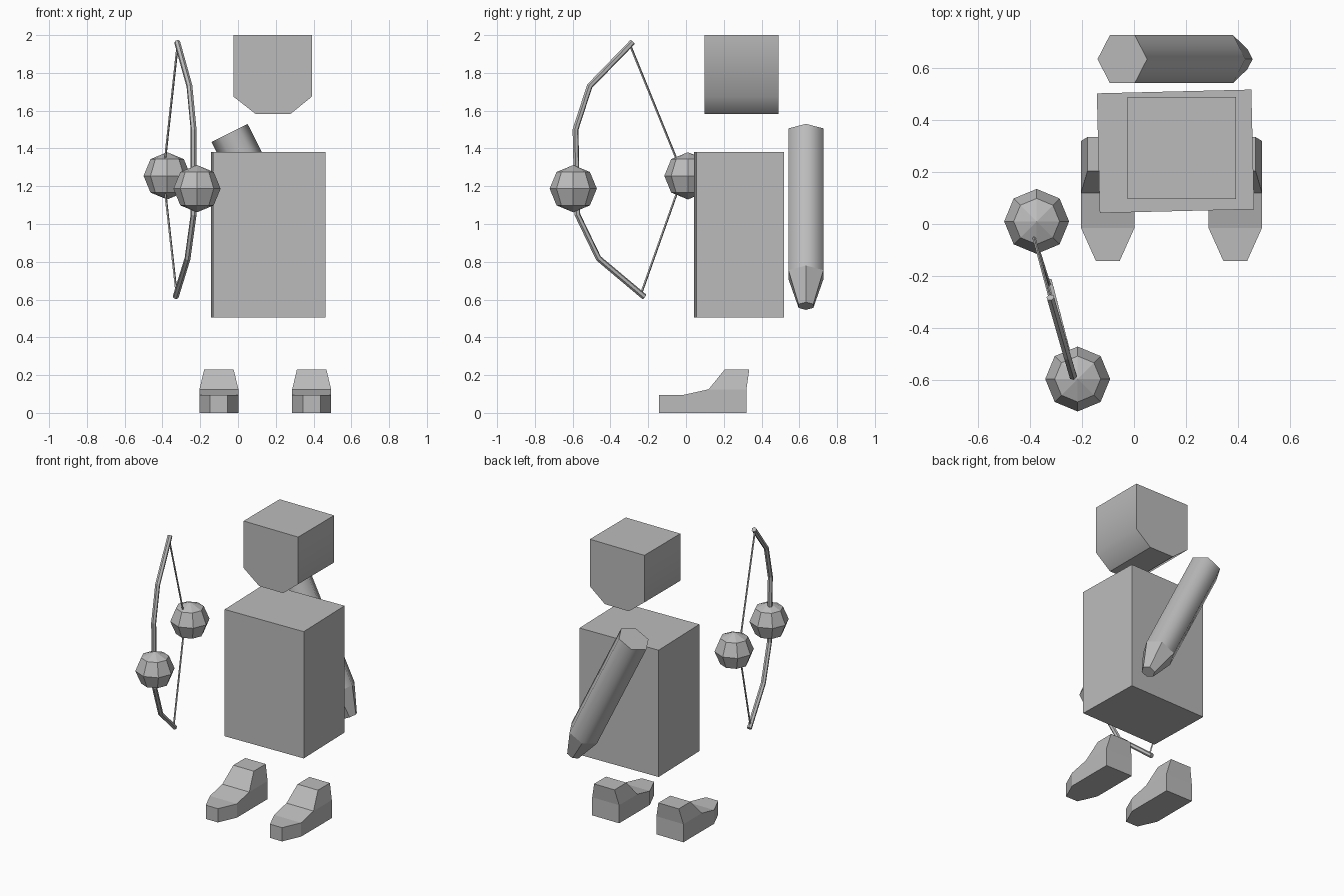
import bpy, bmesh, math
from mathutils import Matrix, Vector

cube = bpy.data.objects.get("Cube")
if cube:
    bpy.data.objects.remove(cube, do_unlink=True)

GREY = (0.5, 0.5, 0.5, 1)
grey = bpy.data.materials.new("plain grey")
grey.use_nodes = True
grey.diffuse_color = GREY
grey.node_tree.nodes["Principled BSDF"].inputs["Base Color"].default_value = GREY


def finish(name, bm, soft=None):
    """Turn a bmesh into an object; faces whose normal passes 'soft' shade smoothly."""
    bmesh.ops.recalc_face_normals(bm, faces=bm.faces)
    bm.normal_update()
    for f in bm.faces:
        f.smooth = bool(soft and soft(f.normal))
    for e in bm.edges:
        e.smooth = all(f.smooth for f in e.link_faces)
    mesh = bpy.data.meshes.new(name)
    bm.to_mesh(mesh)
    bm.free()
    mesh.materials.append(grey)
    obj = bpy.data.objects.new(name, mesh)
    bpy.context.collection.objects.link(obj)
    return obj


def loft(bm, rings):
    """Skin a stack of equal-length point rings and cap both ends."""
    loops = [[bm.verts.new(p) for p in ring] for ring in rings]
    for a, b in zip(loops, loops[1:]):
        for i in range(len(a)):
            j = (i + 1) % len(a)
            bm.faces.new((a[i], a[j], b[j], b[i]))
    bm.faces.new(loops[0])
    bm.faces.new(loops[-1])


def tube(name, points, radius, sides):
    """Run a flat-sided rod along a path, mitred at the bends."""
    pts = [Vector(p) for p in points]
    bm = bmesh.new()
    rings = []
    for i, p in enumerate(pts):
        t = (pts[min(i + 1, len(pts) - 1)] - pts[max(i - 1, 0)]).normalized()
        u = t.cross(Vector((1, 0.27, 0))).normalized()
        v = t.cross(u)
        angles = [math.tau * k / sides for k in range(sides)]
        rings.append([p + radius * (u * math.cos(a) + v * math.sin(a)) for a in angles])
    loft(bm, rings)
    return finish(name, bm)


# Torso, turned very slightly
bm = bmesh.new()
bmesh.ops.create_cube(bm, size=1, matrix=Matrix.Translation((0.16, 0.28, 0.943))
                      @ Matrix.Rotation(math.radians(1.4), 4, "Z")
                      @ Matrix.Diagonal((0.595, 0.461, 0.876, 1)))
finish("torso", bm)

# Head with softened jaw corners
jaw = [(-0.025, 2), (-0.025, 1.675), (0.094, 1.582),
       (0.277, 1.582), (0.392, 1.675), (0.392, 2)]
bm = bmesh.new()
loft(bm, [[(x, y, z) for x, z in jaw] for y in (0.097, 0.49)])
finish("head", bm, lambda n: abs(n.x) > 0.5)

# Six-sided quiver slung across the back
axis = Vector((0.45, 0, -0.893)).normalized()
across = Vector((-axis.z, 0, axis.x))
top = Vector((-0.045, 0.635, 1.482))
bm = bmesh.new()
rings = []
for dist, r in ((0, 0.107), (0.84, 0.107), (1.026, 0.045)):
    rings.append([top + axis * dist + r * (across * math.cos(a) + Vector((0, math.sin(a), 0)))
                  for a in (math.tau * k / 6 for k in range(6))])
loft(bm, rings)
finish("quiver", bm, lambda n: abs(n.dot(axis)) < 0.1)

# Hands as faceted balls
for name, centre in (("string_hand", (-0.375, 0.01, 1.255)),
                     ("bow_hand", (-0.217, -0.597, 1.187))):
    bm = bmesh.new()
    bmesh.ops.create_uvsphere(bm, u_segments=8, v_segments=4, radius=0.125,
                              matrix=Matrix.Translation(centre))
    finish(name, bm)

# Bow and drawn string
tube("bow", [(-0.322, -0.283, 1.963), (-0.257, -0.51, 1.73), (-0.235, -0.585, 1.5),
             (-0.235, -0.575, 1.05), (-0.267, -0.463, 0.818), (-0.33, -0.22, 0.614)],
     0.016, 6)
tube("bowstring", [(-0.32, -0.295, 1.945), (-0.395, -0.015, 1.258), (-0.325, -0.238, 0.63)],
     0.006, 4)

# Feet: sole outline, toe and instep, then a narrower ankle block
for name, cx in (("right_foot", -0.101), ("left_foot", 0.39)):
    stations = [(0.046, -0.142, 0.095), (0.103, -0.015, 0.095),
                (0.103, 0.12, 0.125), (0.103, 0.32, 0.125)]
    bm = bmesh.new()
    side = {}
    for s in (-1, 1):
        low = [bm.verts.new((cx + s * w, y, 0)) for w, y, z in stations]
        high = [bm.verts.new((cx + s * w, y, z)) for w, y, z in stations]
        ankle = [bm.verts.new((cx + s * 0.078, y, 0.23)) for y in (0.205, 0.335)]
        side[s] = (low, high, ankle)
        for i in range(3):
            bm.faces.new((low[i], low[i + 1], high[i + 1], high[i]))
        bm.faces.new((high[2], high[3], ankle[1], ankle[0]))
    (la, ha, aa), (lb, hb, ab) = side[-1], side[1]
    bm.faces.new(la + lb[::-1])
    strip = [(la[0], lb[0]), (ha[0], hb[0]), (ha[1], hb[1]), (ha[2], hb[2]),
             (aa[0], ab[0]), (aa[1], ab[1]), (ha[3], hb[3]), (la[3], lb[3])]
    for (a, b), (c, d) in zip(strip, strip[1:]):
        bm.faces.new((a, b, d, c))
    finish(name, bm)
